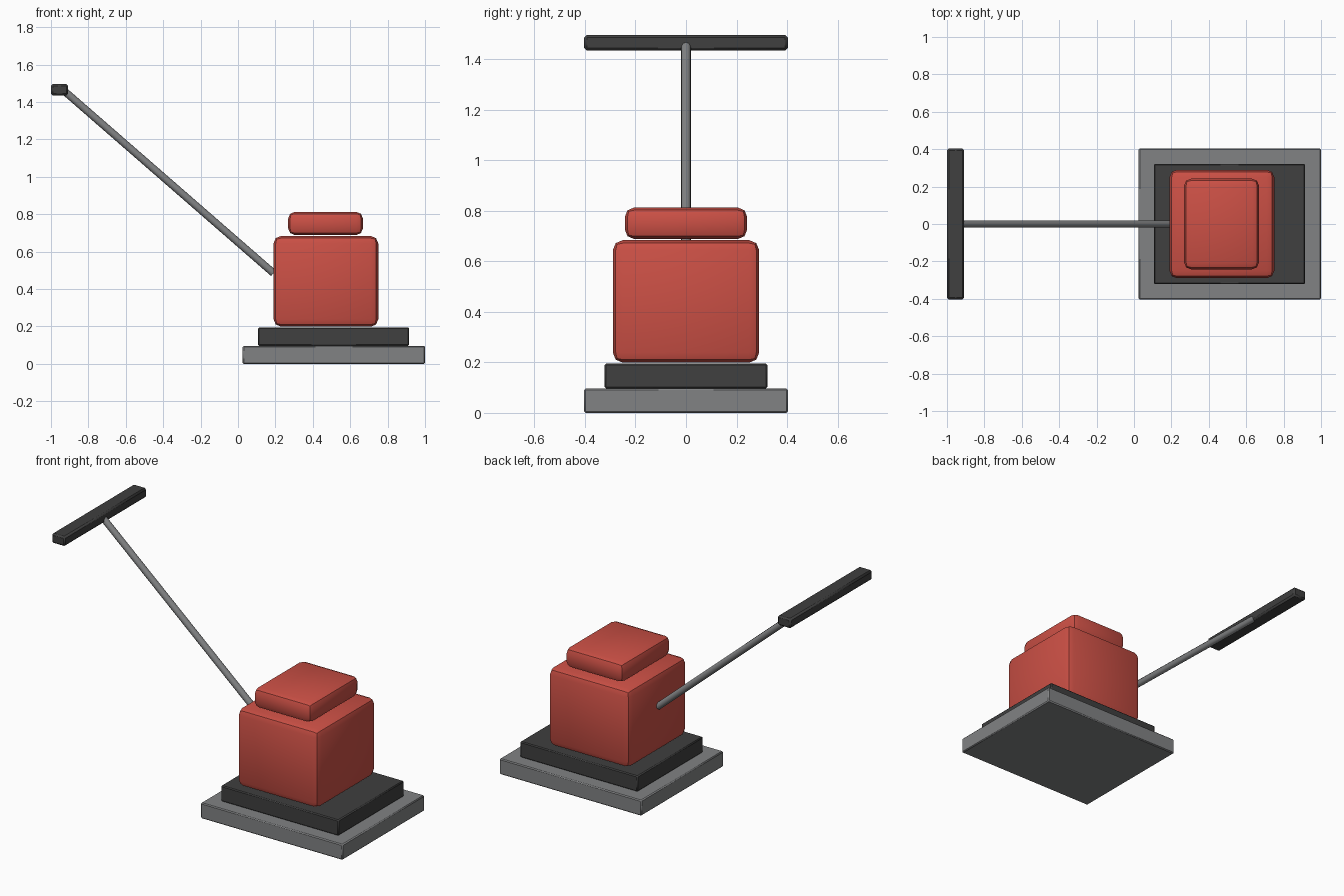
import bpy
import math
from mathutils import Vector

if "Cube" in bpy.data.objects:
    bpy.data.objects.remove(bpy.data.objects["Cube"])


def material(name, rgb):
    mat = bpy.data.materials.new(name)
    mat.use_nodes = True
    mat.diffuse_color = (*rgb, 1)
    mat.node_tree.nodes["Principled BSDF"].inputs["Base Color"].default_value = (*rgb, 1)
    return mat


red = material("red paint", (0.60, 0.08, 0.06))
dark = material("dark rubber", (0.05, 0.05, 0.05))
steel = material("grey steel", (0.22, 0.225, 0.23))


def finish(obj, name, mat):
    obj.name = name
    obj.data.materials.append(mat)
    bpy.ops.object.shade_smooth_by_angle(angle=math.radians(40))


def block(name, mat, low, high, bevel, segments):
    """Box between two corners with softened edges."""
    low, high = Vector(low), Vector(high)
    bpy.ops.mesh.primitive_cube_add(size=1, location=(low + high) / 2)
    obj = bpy.context.object
    obj.scale = high - low
    bpy.ops.object.transform_apply(location=False, rotation=False, scale=True)
    mod = obj.modifiers.new("soft edges", "BEVEL")
    mod.width = bevel
    mod.segments = segments
    bpy.ops.object.modifier_apply(modifier=mod.name)
    finish(obj, name, mat)


def rod(name, mat, start, end, radius):
    """Straight round bar between two points."""
    start, end = Vector(start), Vector(end)
    axis = end - start
    bpy.ops.mesh.primitive_cylinder_add(vertices=12, radius=radius, depth=axis.length,
                                        location=(start + end) / 2)
    obj = bpy.context.object
    obj.rotation_euler = axis.to_track_quat("Z", "Y").to_euler()
    finish(obj, name, mat)


# Stepped base
block("base_plate", steel, (0.025, -0.403, 0), (1, 0.403, 0.097), 0.006, 1)
block("rubber_mount", dark, (0.107, -0.322, 0.097), (0.915, 0.322, 0.195), 0.006, 1)

# Engine housing and its cap
block("engine_housing", red, (0.19, -0.29, 0.199), (0.75, 0.29, 0.684), 0.04, 2)
block("engine_cap", red, (0.268, -0.242, 0.689), (0.668, 0.242, 0.813), 0.036, 2)

# Push handle
rod("handle_rod", steel, (0.19, 0, 0.485), (-0.93, 0, 1.46), 0.02)
block("handle_grip", dark, (-1, -0.403, 1.435), (-0.908, 0.403, 1.496), 0.01, 1)
